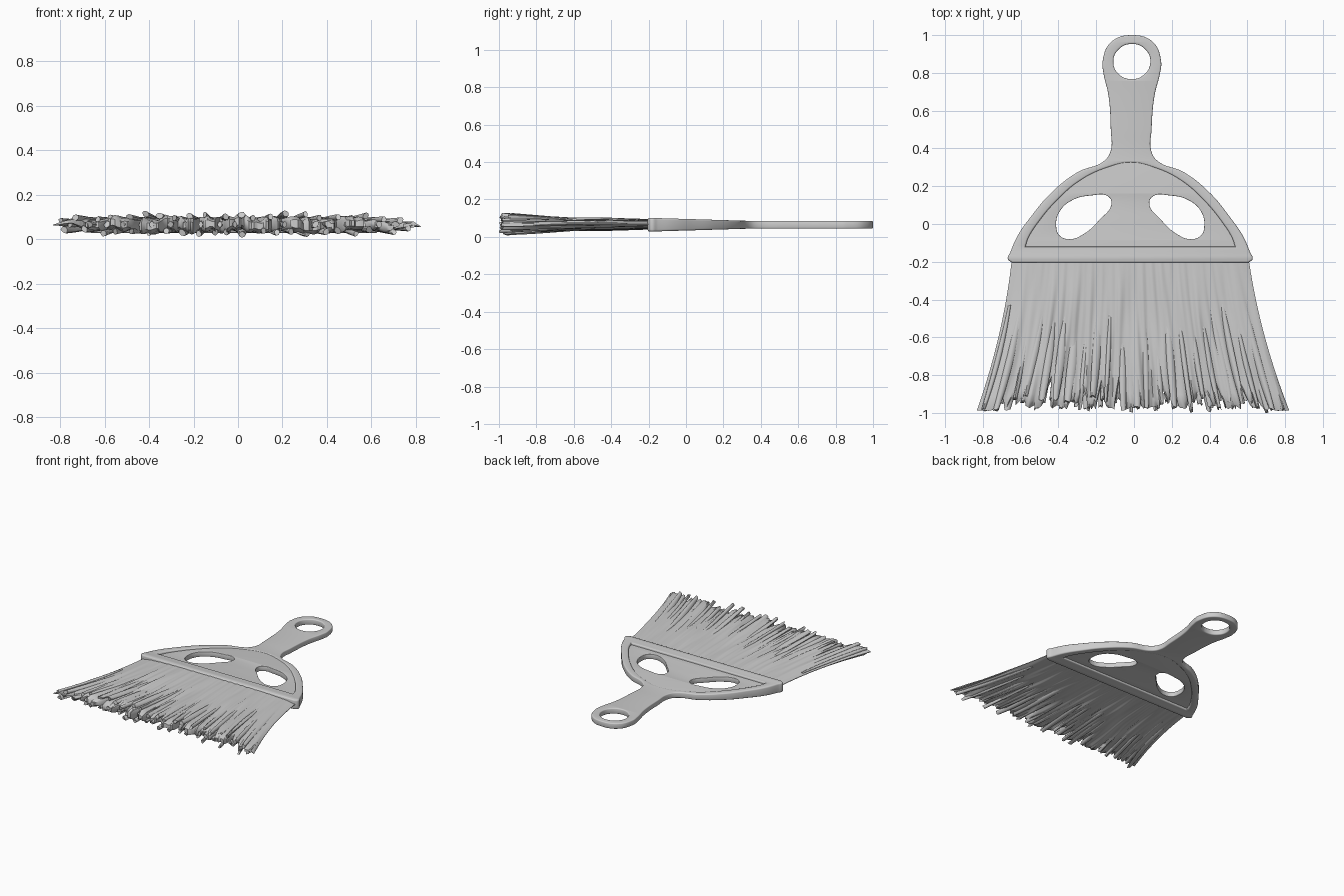
import bpy
import bmesh
import math
import random
from mathutils import Vector, noise

if "Cube" in bpy.data.objects:
    bpy.data.objects.remove(bpy.data.objects["Cube"])

random.seed(7)
grey = bpy.data.materials.new("light_grey")
grey.diffuse_color = (0.6, 0.6, 0.6, 1)
grey.use_nodes = True
grey.node_tree.nodes["Principled BSDF"].inputs["Base Color"].default_value = grey.diffuse_color


def finish(name, mesh, angle):
    ob = bpy.data.objects.new(name, mesh)
    mesh.materials.clear()
    mesh.materials.append(grey)
    bpy.context.collection.objects.link(ob)
    bpy.ops.object.select_all(action='DESELECT')
    ob.select_set(True)
    bpy.context.view_layer.objects.active = ob
    bpy.ops.object.shade_smooth_by_angle(angle=math.radians(angle))
    return ob


def mirrored(half):
    """Close a half outline about x = 0."""
    return half + [(-x, y) for x, y in reversed(half) if x > 0]


def slab(name, loops, half_height, bevel):
    """Rounded flat plate from smooth loops (points, straight corner indices)."""
    cu = bpy.data.curves.new(name + "_profile", 'CURVE')
    cu.dimensions = '2D'
    cu.fill_mode = 'BOTH'
    cu.resolution_u = 8
    cu.extrude = 1 - bevel / 0.03
    cu.extrude = 0.03 - bevel
    cu.bevel_depth = bevel
    cu.bevel_resolution = 2
    cu.offset = -bevel
    for pts, corners in loops:
        sp = cu.splines.new('BEZIER')
        sp.bezier_points.add(len(pts) - 1)
        sp.use_cyclic_u = True
        for i, (bp, (x, y)) in enumerate(zip(sp.bezier_points, pts)):
            bp.co = (x, y, 0)
            kind = 'VECTOR' if i in corners else 'AUTO'
            bp.handle_left_type = bp.handle_right_type = kind
    tmp = bpy.data.objects.new(name + "_profile", cu)
    bpy.context.collection.objects.link(tmp)
    dg = bpy.context.evaluated_depsgraph_get()
    mesh = bpy.data.meshes.new_from_object(tmp.evaluated_get(dg))
    bpy.data.objects.remove(tmp)
    bm = bmesh.new()
    bm.from_mesh(mesh)
    bmesh.ops.remove_doubles(bm, verts=bm.verts, dist=1e-5)
    for v in bm.verts:
        y = v.co.y
        v.co.x += -0.02 + 0.01 * max(0, y)
        v.co.z = 0.065 + v.co.z / 0.03 * half_height(y)
    bmesh.ops.recalc_face_normals(bm, faces=bm.faces)
    bm.to_mesh(mesh)
    bm.free()
    return finish(name, mesh, 40)


# Handle and tapered rim in one piece
outline = mirrored([(0.625, -0.205), (0.648, -0.185), (0.635, -0.15), (0.595, -0.06),
                    (0.525, 0.04), (0.425, 0.16), (0.28, 0.275), (0.14, 0.335),
                    (0.108, 0.385), (0.108, 0.5), (0.122, 0.68), (0.15, 0.8),
                    (0.155, 0.86), (0.112, 0.962), (0, 1.0)])
window = [(0.555, -0.12), (0.54, -0.075), (0.49, 0.005), (0.385, 0.13),
          (0.265, 0.232), (0.13, 0.297), (0, 0.325)]
ring = [(0.098 * math.cos(k * math.pi / 4), 0.86 + 0.093 * math.sin(k * math.pi / 4))
        for k in range(8)]
slab("handle_and_rim",
     [(outline, {0, len(outline) - 1}), (mirrored(window), {0, 12}), (ring, set())],
     lambda y: 0.021 + 0.015 * min(1, max(0, (0.33 - y) / 0.5)), 0.009)

# Recessed panel with two slanted openings
panel = mirrored([(x * 1.04, y + (0.02 if y > 0 else -0.01)) for x, y in window])
eye = [(0.10, 0.115), (0.125, 0.15), (0.20, 0.152), (0.31, 0.125), (0.375, 0.065),
       (0.392, -0.01), (0.375, -0.06), (0.32, -0.08), (0.25, -0.055), (0.165, 0.02)]
slab("panel", [(panel, {0, 12}), (eye, set()), ([(-x, y) for x, y in eye], set())],
     lambda y: 0.0185, 0.004)


def fan(u, t, z):
    """Map across (-1..1) and along (0..1) to the flared brush."""
    x = -0.02 + 0.015 * t + u * (0.625 + 0.10 * t + 0.105 * t * t)
    return Vector((x, -0.17 - 0.825 * t, min(0.137, max(0.0, z))))


def spread(u):
    return 1 - 0.55 * u ** 4


# Wrinkled bristle mass with a ragged end
bm = bmesh.new()
NU, NT = 150, 22
rows = {}
for side in (1, -1):
    for i in range(NU + 1):
        u = 2 * i / NU - 1
        notch = max(0, noise.noise(Vector((u * 17, 3.1, 0)))) * 0.3
        if 0.1 < u < 0.65:
            notch *= 1.5
        length = 0.985 - notch - 0.025 * random.Random(i).random()
        if abs(u) > 0.9:
            length = 0.99
        for j in range(NT + 1):
            t = j / NT * length
            wav = noise.noise(Vector((u * 13, t * 1.6, 0))) * 0.022 * t
            rid = noise.noise(Vector((u * 26, t * 2.2, 5 + side))) * (0.004 + 0.018 * t)
            edge = math.sqrt(max(0, 1 - abs(u) ** 12))
            h = (0.025 + 0.007 * t + rid) * edge * spread(u)
            if j == NT:
                h *= 0.5
            rows[side, i, j] = bm.verts.new(fan(u, t, 0.067 + wav + side * max(h, 0.002)))
for i in range(NU):
    for j in range(NT):
        for s in (1, -1):
            q = [rows[s, i, j], rows[s, i, j + 1], rows[s, i + 1, j + 1], rows[s, i + 1, j]]
            bm.faces.new(q if s > 0 else q[::-1])
    for j in (0, NT):
        bm.faces.new([rows[1, i, j], rows[1, i + 1, j], rows[-1, i + 1, j], rows[-1, i, j]])
for i in (0, NU):
    for j in range(NT):
        bm.faces.new([rows[1, i, j], rows[1, i, j + 1], rows[-1, i, j + 1], rows[-1, i, j]])
bmesh.ops.recalc_face_normals(bm, faces=bm.faces)
mesh = bpy.data.meshes.new("bristle_mass")
bm.to_mesh(mesh)
bm.free()
finish("bristle_mass", mesh, 50)

# Twisting flat tufts that break out of the mass near the tip
bm = bmesh.new()
SEG, SIDES, COUNT = 9, 8, 66
for k in range(COUNT):
    u0 = -0.965 + 1.93 * k / (COUNT - 1)
    layer = (1, -1, 0)[k % 3]
    t0 = random.uniform(0.22, 0.5)
    t1 = random.uniform(0.9, 0.995) if abs(u0) < 0.85 else 0.985
    width = random.uniform(0.016, 0.034)
    width = min(width, 1.0 - abs(u0))
    twist = random.uniform(-0.8, 0.8)
    drift = random.uniform(-0.015, 0.015) if abs(u0) < 0.94 else 0
    lift = random.uniform(0.028, 0.05)
    jag = [random.uniform(-0.025, 0.0) for _ in range(SIDES)]
    loops = []
    for j in range(SEG + 1):
        f = j / SEG
        t = t0 + (t1 - t0) * f
        a = width * (0.25 + 0.75 * math.sin(math.pi * min(0.85, f * 0.7 + 0.12)))
        b = 0.006 + 0.008 * f
        zc = 0.067 + layer * spread(u0) * (0.016 + (lift - 0.016) * f)
        ang = twist * f * f
        loop = []
        for m in range(SIDES):
            th = 2 * math.pi * m / SIDES
            p, q = a * math.cos(th), b * math.sin(th)
            du = p * math.cos(ang) - q * math.sin(ang)
            dz = p * math.sin(ang) + q * math.cos(ang)
            tt = t + (jag[m] if j == SEG else 0)
            loop.append(bm.verts.new(fan(u0 + drift * f + du, tt, zc + dz)))
        loops.append(loop)
    for A, B in zip(loops, loops[1:]):
        for m in range(SIDES):
            n = (m + 1) % SIDES
            bm.faces.new([A[m], A[n], B[n], B[m]])
    bm.faces.new(loops[0])
    bm.faces.new(loops[-1])
bmesh.ops.recalc_face_normals(bm, faces=bm.faces)
# Stretch so the longest tufts reach the front end
low = min(v.co.y for v in bm.verts)
for v in bm.verts:
    v.co.y *= 1 + (1 / -low - 1) * min(1, max(0, -v.co.y))
mesh = bpy.data.meshes.new("bristle_tufts")
bm.to_mesh(mesh)
bm.free()
finish("bristle_tufts", mesh, 50)
